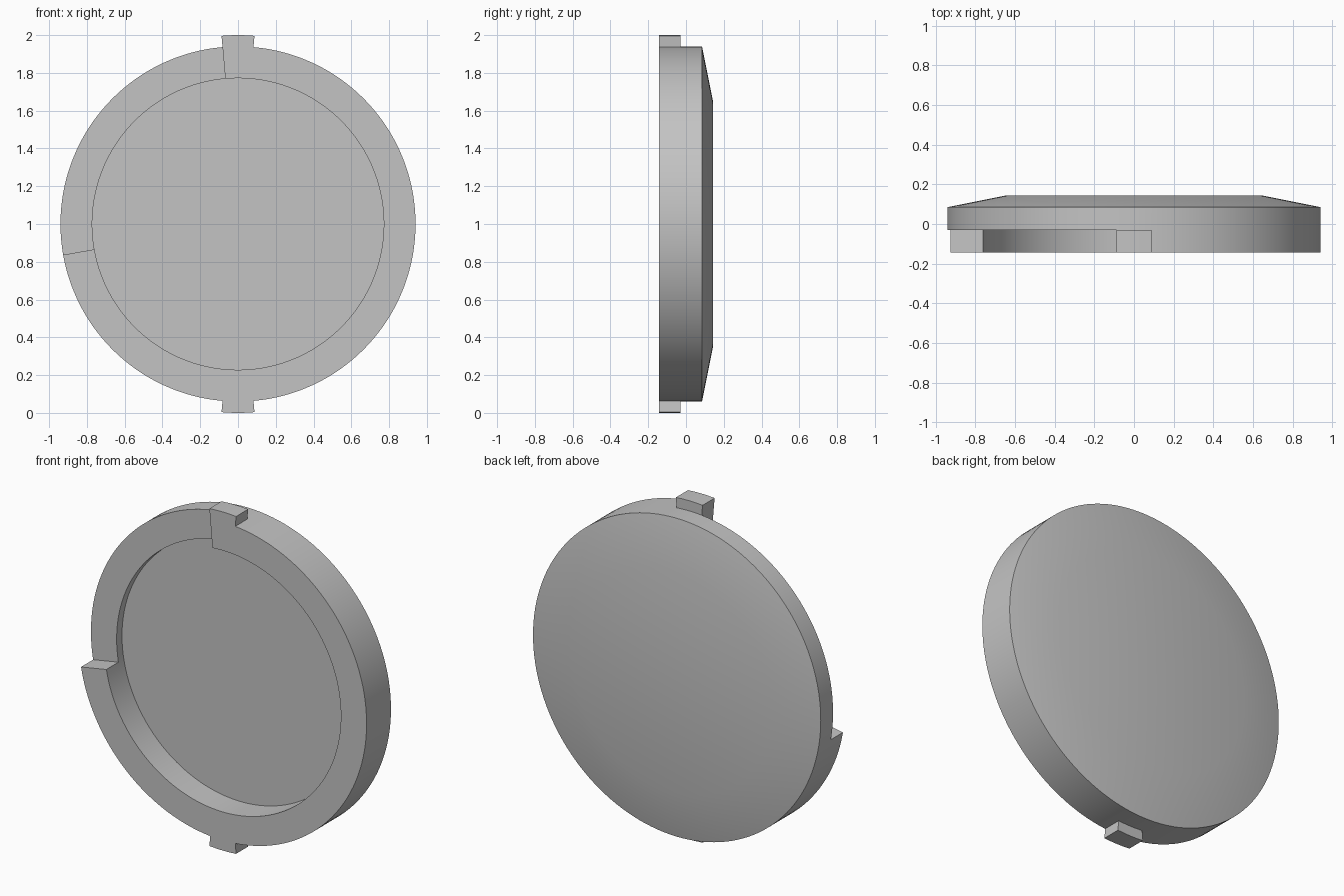
import bpy
import bmesh
import math

cube = bpy.data.objects.get("Cube")
if cube:
    bpy.data.objects.remove(cube, do_unlink=True)

SEGMENTS = 144
CENTRE_Z = 1.0
R_INNER, R_OUTER, R_TAB = 0.772, 0.94, 1.0
Y_FRONT, Y_LEDGE = -0.1425, -0.03

# Cover profile as (radius, y), from recess floor round to the back face
PROFILE = [(R_INNER, 0.02), (R_INNER, Y_LEDGE), (R_OUTER, Y_LEDGE),
           (R_OUTER, 0.085), (0.653, 0.1425)]


def polar(face):
    """Angle in degrees, radius and y of a face centre."""
    c = face.calc_center_median()
    angle = math.degrees(math.atan2(c.z - CENTRE_Z, c.x)) % 360
    return angle, math.hypot(c.x, c.z - CENTRE_Z), c.y


def extrude(bm, faces):
    """Extrude a face region and return its new vertices."""
    result = bmesh.ops.extrude_face_region(bm, geom=faces)
    leftovers = [f for f in faces if f.is_valid]
    if leftovers:
        bmesh.ops.delete(bm, geom=leftovers, context='FACES_ONLY')
    return [g for g in result["geom"] if isinstance(g, bmesh.types.BMVert)]


bm = bmesh.new()

# Revolved disc
rings = []
for radius, y in PROFILE:
    ring = []
    for i in range(SEGMENTS):
        a = math.tau * i / SEGMENTS
        ring.append(bm.verts.new((radius * math.cos(a), y,
                                  CENTRE_Z + radius * math.sin(a))))
    rings.append(ring)
for low, high in zip(rings, rings[1:]):
    for i in range(SEGMENTS):
        j = (i + 1) % SEGMENTS
        bm.faces.new((low[i], low[j], high[j], high[i]))
bm.faces.new(rings[0])
bm.faces.new(rings[-1])
bmesh.ops.recalc_face_normals(bm, faces=bm.faces)

# Raised front rim, leaving a notch in the upper quarter
rim = []
for f in bm.faces:
    angle, radius, y = polar(f)
    if abs(y - Y_LEDGE) < 0.001 and not 95 < angle < 190:
        rim.append(f)
for v in extrude(bm, rim):
    v.co.y = Y_FRONT

# Locking tabs at top and bottom of the rim
for middle in (90, 270):
    wall = []
    for f in bm.faces:
        angle, radius, y = polar(f)
        if abs(angle - middle) < 5 and radius > 0.93 and Y_FRONT + 0.01 < y < Y_LEDGE - 0.01:
            wall.append(f)
    for v in extrude(bm, wall):
        v.co.x *= R_TAB / R_OUTER
        v.co.z = CENTRE_Z + (v.co.z - CENTRE_Z) * R_TAB / R_OUTER

bmesh.ops.recalc_face_normals(bm, faces=bm.faces)
mesh = bpy.data.meshes.new("round_cover")
bm.to_mesh(mesh)
bm.free()

# Plain grey finish
grey = bpy.data.materials.new("light_grey")
grey.use_nodes = True
colour = (0.55, 0.55, 0.55, 1.0)
grey.diffuse_color = colour
grey.node_tree.nodes["Principled BSDF"].inputs["Base Color"].default_value = colour
mesh.materials.append(grey)

cover = bpy.data.objects.new("round_cover", mesh)
bpy.context.collection.objects.link(cover)
bpy.ops.object.select_all(action='DESELECT')
cover.select_set(True)
bpy.context.view_layer.objects.active = cover
bpy.ops.object.shade_smooth_by_angle(angle=math.radians(30))
